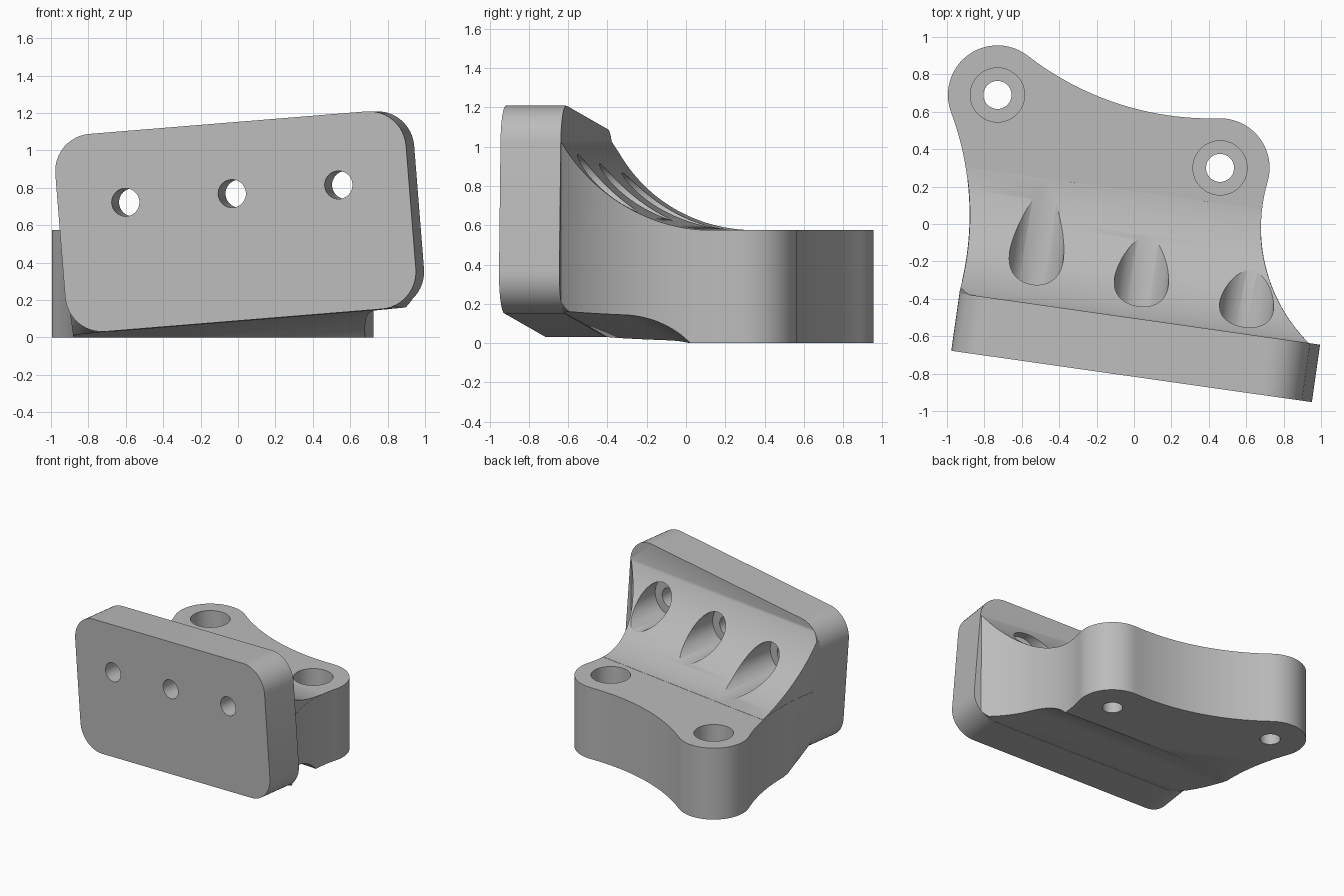
import bpy, bmesh
from math import radians, sin, cos, atan2, asin, sqrt, pi, hypot
from mathutils import Matrix, Vector

cube = bpy.data.objects.get("Cube")
if cube:
    bpy.data.objects.remove(cube)

grey = bpy.data.materials.new("light_grey")
grey.use_nodes = True
grey.diffuse_color = (0.5, 0.5, 0.5, 1)
grey.node_tree.nodes["Principled BSDF"].inputs["Base Color"].default_value = (0.5, 0.5, 0.5, 1)

# Plate frame: u across the plate, v backwards through it, w up
THICK, WIDTH, HEIGHT, CORNER = 0.31, 1.9, 1.06, 0.2
TURN = Matrix.Translation((-0.013, -0.815, 0)) @ Matrix.Rotation(radians(-8.1), 4, 'Z')
PLATE = TURN @ Matrix.Translation((0, 0, 0.62)) @ Matrix.Rotation(radians(-4.6), 4, 'Y')
ALONG_U = Matrix(((0, 0, 1, 0), (1, 0, 0, 0), (0, 1, 0, 0), (0, 0, 0, 1)))
ALONG_V = ALONG_U @ ALONG_U
FLAT = Matrix.Identity(4)


def loft(name, ring0, z0, ring1, z1, matrix, bevel=0):
    """Solid between two rings of equal point count."""
    bm = bmesh.new()
    low = [bm.verts.new((x, y, z0)) for x, y in ring0]
    high = [bm.verts.new((x, y, z1)) for x, y in ring1]
    bm.faces.new(low)
    bm.faces.new(high)
    n = len(low)
    for i in range(n):
        j = (i + 1) % n
        bm.faces.new((low[i], low[j], high[j], high[i]))
    if bevel:
        rims = [e for e in bm.edges if abs(e.verts[0].co.z - e.verts[1].co.z) < 1e-6]
        bmesh.ops.bevel(bm, geom=rims, offset=bevel, segments=4, profile=0.5, affect='EDGES')
    bm.transform(matrix)
    bmesh.ops.recalc_face_normals(bm, faces=bm.faces)
    mesh = bpy.data.meshes.new(name)
    bm.to_mesh(mesh)
    bm.free()
    mesh.materials.append(grey)
    obj = bpy.data.objects.new(name, mesh)
    bpy.context.collection.objects.link(obj)
    return obj


def prism(name, ring, z0, z1, matrix, bevel=0):
    return loft(name, ring, z0, ring, z1, matrix, bevel)


def combine(target, tool, operation):
    mod = target.modifiers.new("combine", 'BOOLEAN')
    mod.operation, mod.object, mod.solver = operation, tool, 'EXACT'
    bpy.context.view_layer.objects.active = target
    bpy.ops.object.modifier_apply(modifier=mod.name)
    bpy.data.objects.remove(tool)


def arc(centre, r, start, end, n=24):
    return [(centre[0] + r * cos(start + (end - start) * i / n),
             centre[1] + r * sin(start + (end - start) * i / n)) for i in range(n + 1)]


def circle(centre, r):
    return arc(centre, r, 0, 2 * pi, 48)[:-1]


def rounded_rect(margin):
    ring = []
    hw, hu = HEIGHT / 2 + margin - CORNER, WIDTH / 2 + margin - CORNER
    for k, (sw, su) in enumerate(((1, 1), (-1, 1), (-1, -1), (1, -1))):
        ring += arc((sw * hw, su * hu), CORNER, k * pi / 2, (k + 1) * pi / 2, 12)
    return ring


def bearing(a, b):
    return atan2(b[1] - a[1], b[0] - a[0])


# Base outline: two lugs joined by concave arcs
LUG = 0.265
left_lug, right_lug = (-0.73, 0.69), (0.46, 0.30)
left_c, right_c = (-2.44, 0.05), (1.55, -0.02)
a, b = Vector(left_lug), Vector(right_lug)
reach, half = 1.862, (b - a).length / 2
side = Vector((a.y - b.y, b.x - a.x)).normalized()
back_c = (a + b) / 2 + side * sqrt(reach ** 2 - half ** 2)


def gap(c, lug):
    return hypot(c[0] - lug[0], c[1] - lug[1]) - LUG


right_r, left_r = gap(right_c, right_lug), gap(left_c, left_lug)
outline = arc(right_c, right_r, pi + asin(0.65 / right_r), bearing(right_c, right_lug))
outline += arc(right_lug, LUG, bearing(right_lug, right_c), bearing(right_lug, back_c))[1:]
outline += arc(back_c, reach - LUG, bearing(back_c, right_lug), bearing(back_c, left_lug))[1:]
outline += arc(left_lug, LUG, bearing(left_lug, back_c),
               bearing(left_lug, left_c) + 2 * pi)[1:]
outline += arc(left_c, left_r, bearing(left_c, left_lug), asin(-0.55 / left_r))[1:]

TOP = 0.575
bracket = prism("bracket", outline, 0, TOP, FLAT, 0.025)

# Web sweeping up to the plate, hollowed by a large fillet
inner = [(x * 0.998, y * 0.998) for x, y in outline]
web = prism("web", inner, 0.06, 1.2, FLAT)
R, V0 = 0.8, 1.03
sweep = arc((V0, TOP + R), R, pi, 1.5 * pi - 0.06, 48)
sweep += [(V0 - 0.04, 0), (3, 0), (3, 2), (V0 - R, 2)]
combine(web, prism("sweep_cutter", sweep, -2, 2, TURN @ ALONG_U), 'DIFFERENCE')
combine(bracket, web, 'UNION')

# Trim the front of the body to flare out from the plate rim
trim = loft("trim_volume", rounded_rect(-0.073), 0.05, rounded_rect(0.53), 2.2, PLATE @ ALONG_V)
combine(bracket, trim, 'INTERSECT')

# Underside relief running back from the plate's lower edge
floor = 0.002 - HEIGHT / 2
relief = [(-0.5, floor)] + arc((0.6, floor - 0.46), 0.46, pi / 2, 0.3, 32)
relief += [(relief[-1][0], -1.5), (-0.5, -1.5)]
combine(bracket, prism("relief_cutter", relief, -2, 2, PLATE @ ALONG_U), 'DIFFERENCE')

# Front plate
plate = prism("plate", rounded_rect(0), 0, THICK, PLATE @ ALONG_V, 0.03)
combine(bracket, plate, 'UNION')

# Counterbored holes through the plate and through the lugs
BOLT, HEAD = 0.075, 0.145
for u in (-0.577, 0, 0.577):
    spot = (0.15, u - 0.007)
    combine(bracket, prism("bolt", circle(spot, BOLT), -0.2, 1, PLATE @ ALONG_V), 'DIFFERENCE')
    combine(bracket, prism("head", circle(spot, HEAD), 0.28, 1.6, PLATE @ ALONG_V), 'DIFFERENCE')
for spot in (left_lug, right_lug):
    combine(bracket, prism("bolt", circle(spot, BOLT), -0.2, 1, FLAT), 'DIFFERENCE')
    combine(bracket, prism("head", circle(spot, HEAD), 0.3, 1, FLAT), 'DIFFERENCE')

bpy.ops.object.select_all(action='DESELECT')
bracket.select_set(True)
bpy.context.view_layer.objects.active = bracket
bpy.ops.object.shade_smooth_by_angle(angle=radians(30))
